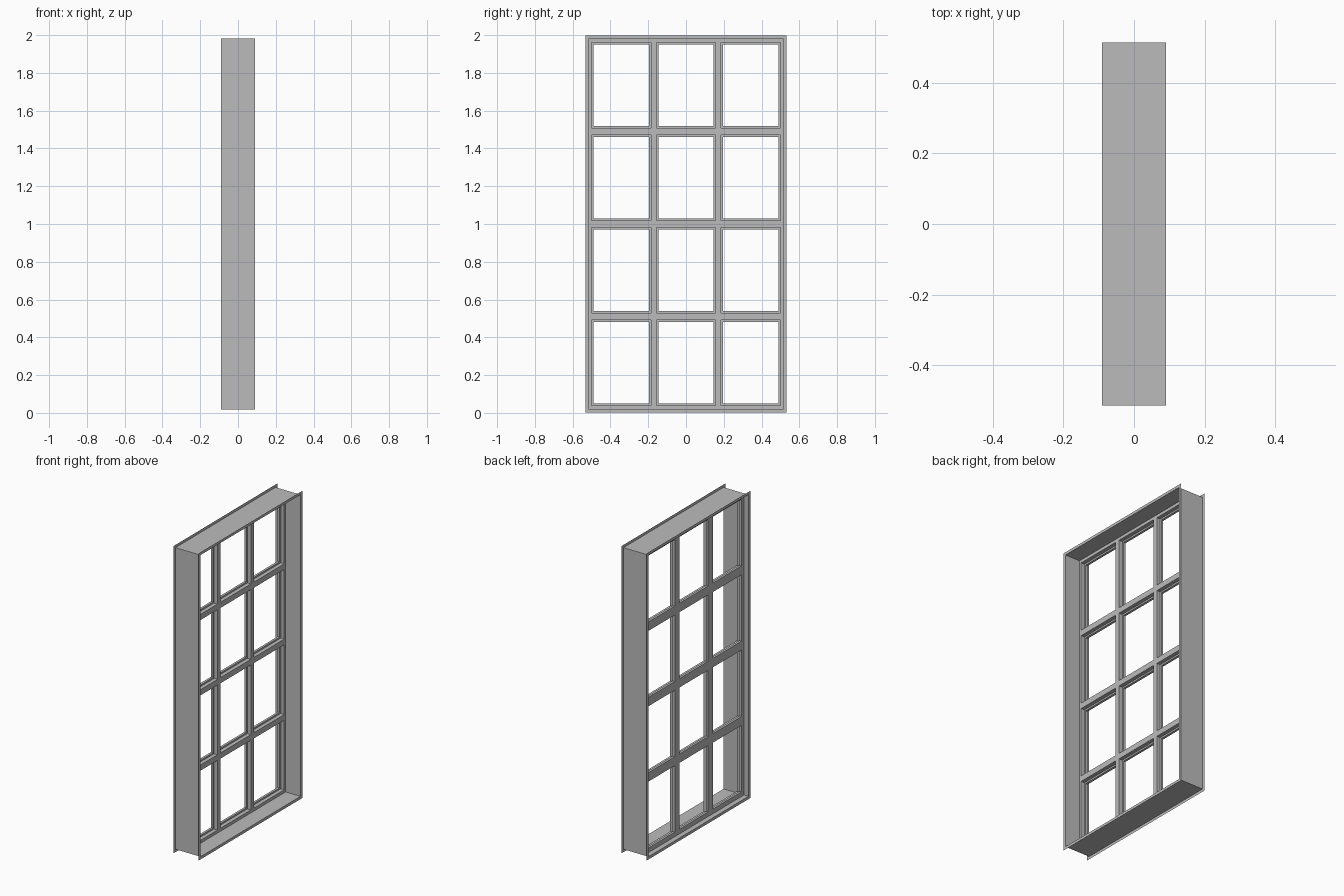
import bpy, bmesh

cube = bpy.data.objects.get("Cube")
if cube:
    bpy.data.objects.remove(cube, do_unlink=True)

# One plain grey for the whole window
grey = bpy.data.materials.new("grey_paint")
grey.use_nodes = True
colour = (0.5, 0.5, 0.5, 1)
grey.diffuse_color = colour
grey.node_tree.nodes["Principled BSDF"].inputs["Base Color"].default_value = colour

HALF_W, HALF_H, HALF_D = 0.514, 0.981, 0.09   # casing box
FLANGE = 0.018                                # outward rim
PANE_W, PANE_H = 0.292, 0.432                 # clear openings
COLS, ROWS = 3, 4
PITCH_Y, PITCH_Z = 0.343, 0.49                # spacing of the openings


def finish(name, bm):
    mesh = bpy.data.meshes.new(name)
    bm.to_mesh(mesh)
    bm.free()
    mesh.materials.append(grey)
    obj = bpy.data.objects.new(name, mesh)
    bpy.context.collection.objects.link(obj)
    return obj


def ring(bm, x, grow=0.0):
    w, h = HALF_W + grow, HALF_H + grow
    return [bm.verts.new((x, sy * w, 1 + sz * h))
            for sy, sz in ((-1, -1), (1, -1), (1, 1), (-1, 1))]


def bridge(bm, a, b):
    for i in range(4):
        j = (i + 1) % 4
        bm.faces.new((a[i], a[j], b[j], b[i]))


def cuts(count, pitch, size, edge, middle):
    """Cell borders: outer edge, both sides of every opening, outer edge."""
    lines = [middle - edge]
    for i in range(count):
        c = middle + (i - (count - 1) / 2) * pitch
        lines += [c - size / 2, c + size / 2]
    return lines + [middle + edge]


def lattice(name, x0, x1, rebate):
    """Slab from x0 to x1 with an opening for each pane, widened by rebate."""
    ys = cuts(COLS, PITCH_Y, PANE_W + 2 * rebate, HALF_W, 0)
    zs = cuts(ROWS, PITCH_Z, PANE_H + 2 * rebate, HALF_H, 1)
    bm = bmesh.new()
    grid = [[bm.verts.new(((x0 + x1) / 2, y, z)) for z in zs] for y in ys]
    for i in range(len(ys) - 1):
        for j in range(len(zs) - 1):
            if i % 2 and j % 2:
                continue
            bm.faces.new((grid[i][j], grid[i + 1][j],
                          grid[i + 1][j + 1], grid[i][j + 1]))
    obj = finish(name, bm)
    solid = obj.modifiers.new("thickness", 'SOLIDIFY')
    solid.thickness = x1 - x0
    solid.offset = 0


# Thin sheet casing around the opening
bm = bmesh.new()
bridge(bm, ring(bm, -HALF_D), ring(bm, HALF_D))
bmesh.ops.recalc_face_normals(bm, faces=bm.faces)
finish("casing", bm)

# Flat rims turned outward on both sides of the casing
for name, x in (("left_flange", HALF_D), ("right_flange", -HALF_D)):
    bm = bmesh.new()
    inner, outer = ring(bm, x), ring(bm, x, FLANGE)
    if x > 0:
        bridge(bm, outer, inner)
    else:
        bridge(bm, inner, outer)
    finish(name, bm)

# Glazing bars: slim bars in front of a wider backing that forms the rebate
lattice("glazing_bars", -0.042, -0.017, 0.0105)
lattice("glazing_backing", -0.057, -0.042, 0)
